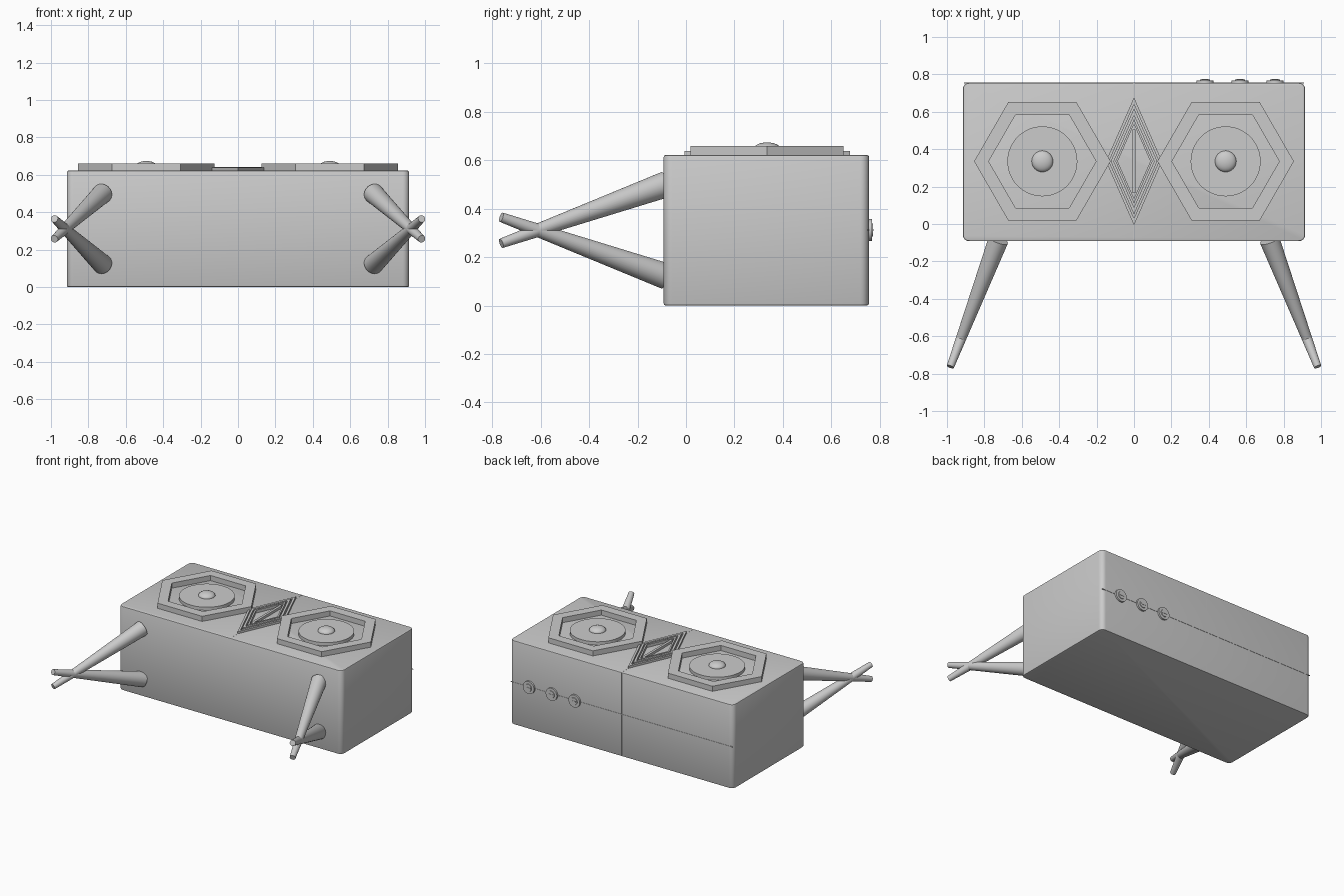
import bpy, bmesh, math
from mathutils import Vector

cube = bpy.data.objects.get("Cube")
if cube:
    bpy.data.objects.remove(cube, do_unlink=True)

grey = bpy.data.materials.new("plain grey")
grey.use_nodes = True
COLOR = (0.6, 0.6, 0.6, 1)
grey.diffuse_color = COLOR
grey.node_tree.nodes["Principled BSDF"].inputs["Base Color"].default_value = COLOR

TOP = 0.622       # top of the cabinet
BACK = 0.755      # back of the cabinet
MID_Y = 0.335     # centre line of the top details
MID_Z = 0.312     # height of the back details


def finish(name, bm, smooth=False):
    bmesh.ops.recalc_face_normals(bm, faces=bm.faces)
    mesh = bpy.data.meshes.new(name)
    bm.to_mesh(mesh)
    bm.free()
    mesh.materials.append(grey)
    obj = bpy.data.objects.new(name, mesh)
    bpy.context.collection.objects.link(obj)
    if smooth:
        bpy.ops.object.select_all(action='DESELECT')
        obj.select_set(True)
        bpy.context.view_layer.objects.active = obj
        bpy.ops.object.shade_smooth_by_angle(angle=math.radians(35))
    return obj


def box(name, low, high, corner=0, edge=0):
    bm = bmesh.new()
    bmesh.ops.create_cube(bm, size=1)
    for v in bm.verts:
        v.co = [lo + (c + 0.5) * (hi - lo) for c, lo, hi in zip(v.co, low, high)]
    if corner:
        upright = [e for e in bm.edges
                   if abs(e.verts[0].co.z - e.verts[1].co.z) > 0.1]
        bmesh.ops.bevel(bm, geom=upright, offset=corner, segments=6,
                        profile=0.5, affect='EDGES')
        rim = [e for e in bm.edges
               if abs(e.verts[0].co.z - e.verts[1].co.z) < 0.001]
        bmesh.ops.bevel(bm, geom=rim, offset=edge, segments=2,
                        profile=0.5, affect='EDGES')
    return finish(name, bm, smooth=bool(corner))


def polygon(sides, rx, ry):
    return [(rx * math.cos(math.tau * i / sides), ry * math.sin(math.tau * i / sides))
            for i in range(sides)]


def frame(name, sides, outer, inner, x, low, high):
    """Upright polygonal ring with an open middle."""
    bm = bmesh.new()
    loops = []
    for (rx, ry), z in ((outer, low), (outer, high), (inner, high), (inner, low)):
        loops.append([bm.verts.new((x + px, MID_Y + py, z))
                      for px, py in polygon(sides, rx, ry)])
    for a, b in zip(loops, loops[1:] + loops[:1]):
        for i in range(sides):
            j = (i + 1) % sides
            bm.faces.new((a[i], a[j], b[j], b[i]))
    return finish(name, bm)


def cone(name, start, end, r1, r2, sides=32):
    start, end = Vector(start), Vector(end)
    axis = end - start
    bm = bmesh.new()
    bmesh.ops.create_cone(bm, cap_ends=True, segments=sides, radius1=r1,
                          radius2=r2, depth=axis.length)
    turn = axis.to_track_quat('Z', 'Y')
    for v in bm.verts:
        v.co = turn @ v.co + (start + end) / 2
    return finish(name, bm, smooth=True)


# Cabinet with rounded corners
box("cabinet", (-0.915, -0.092, 0), (0.915, BACK, TOP), corner=0.035, edge=0.008)

# Thin seams on the top and back
box("top_seam", (-0.002, -0.08, TOP - 0.01), (0.002, BACK - 0.01, TOP + 0.001))
box("back_upright_seam", (-0.002, BACK - 0.01, 0.01), (0.002, BACK + 0.001, TOP - 0.005))
box("back_level_seam", (-0.908, BACK - 0.005, MID_Z - 0.002),
    (0.908, BACK + 0.002, MID_Z + 0.002))

for side, label in ((1, "left"), (-1, "right")):
    # Six-sided speaker surround, round cone plate and domed centre
    x = side * 0.49
    frame(label + "_speaker_frame", 6, (0.365, 0.365), (0.287, 0.287),
          x, TOP - 0.005, 0.66)
    cone(label + "_speaker_plate", (x, MID_Y, TOP - 0.005), (x, MID_Y, 0.645),
         0.187, 0.187, 64)
    bm = bmesh.new()
    bmesh.ops.create_uvsphere(bm, u_segments=32, v_segments=16, radius=1)
    for v in bm.verts:
        v.co = (x + v.co.x * 0.057, MID_Y + v.co.y * 0.057, 0.645 + v.co.z * 0.029)
    finish(label + "_speaker_dome", bm, smooth=True)

    # Crossed tapering legs
    for z1, z2, level in ((0.5, 0.257, "upper"), (0.122, 0.365, "lower")):
        cone(f"{label}_{level}_leg", (side * 0.725, -0.085, z1),
             (side * 0.982, -0.763, z2), 0.054, 0.02)

# Nested diamond ornament
for name, outer, inner, high in (("outer", 1, 0.89, 0.638),
                                 ("middle", 0.83, 0.72, 0.643),
                                 ("inner", 0.66, 0.58, 0.643)):
    frame(name + "_diamond", 4, (0.15 * outer, 0.342 * outer),
          (0.15 * inner, 0.342 * inner), 0, TOP - 0.005, high)
box("diamond_bar", (-0.009, MID_Y - 0.17, TOP - 0.005), (0.009, MID_Y + 0.17, 0.64))

# Round knobs on the back, each with a raised rim, face and pointer
for i, x in enumerate((0.38, 0.567, 0.754)):
    cone(f"knob_base_{i + 1}", (x, BACK - 0.01, MID_Z), (x, 0.768, MID_Z), 0.046, 0.046)
    cone(f"knob_face_{i + 1}", (x, 0.765, MID_Z), (x, 0.772, MID_Z), 0.028, 0.026)
    box(f"knob_pointer_{i + 1}", (x - 0.018, 0.77, MID_Z - 0.004),
        (x + 0.018, 0.774, MID_Z + 0.004))
